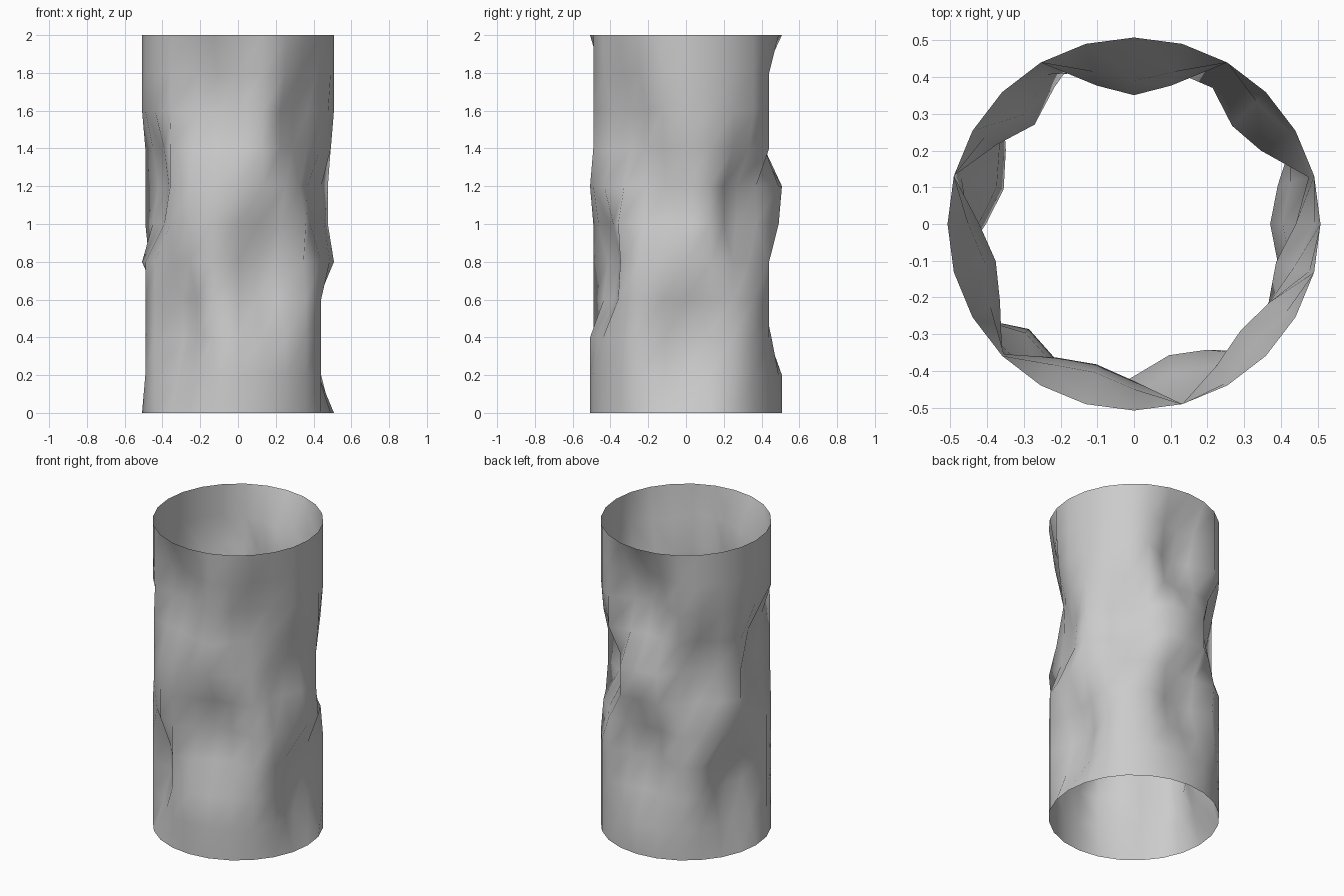
import bpy, bmesh, math

cube = bpy.data.objects.get("Cube")
if cube:
    bpy.data.objects.remove(cube, do_unlink=True)

SIDES, RINGS = 24, 10
RADIUS, HEIGHT = 0.508, 2.0

# Dents: angle in degrees, height, depth, half width in degrees, half height
DENTS = [
    (90, 1.6, 0.157, 30, 0.4),
    (92, 0.64, 0.125, 30, 0.4),
    (42, 1.1, 0.143, 30, 0.35),
    (0, 0.4, 0.137, 30, 0.4),
    (-42, 1.5, 0.105, 30, 0.4),
    (-17, 1.15, 0.11, 28, 0.36),
    (-73, 0.76, 0.14, 30, 0.4),
    (-106, 1.63, 0.113, 30, 0.38),
    (-130, 0.45, 0.112, 20, 0.4),
    (-165, 1.2, 0.118, 29, 0.4),
    (165, 0.45, 0.143, 30, 0.38),
    (135, 1.2, 0.125, 24, 0.36),
]


def dented_radius(angle, z):
    """Tube radius after the deepest dent at this point."""
    push = 0
    for a, h, depth, wide, tall in DENTS:
        turn = (angle - a + 180) % 360 - 180
        d2 = (turn / wide) ** 2 + ((z - h) / tall) ** 2
        push = max(push, depth * (1 - d2))
    return RADIUS - push


# Open tube wall, with clean circular rims
bm = bmesh.new()
rings = []
for j in range(RINGS + 1):
    z = HEIGHT * j / RINGS
    ring = []
    for i in range(SIDES):
        angle = 360 * i / SIDES
        r = RADIUS if j in (0, RINGS) else dented_radius(angle, z)
        t = math.radians(angle)
        ring.append(bm.verts.new((r * math.cos(t), r * math.sin(t), z)))
    rings.append(ring)
for low, high in zip(rings, rings[1:]):
    for i in range(SIDES):
        k = (i + 1) % SIDES
        bm.faces.new((low[i], low[k], high[k], high[i]))
for face in bm.faces:
    face.smooth = True

mesh = bpy.data.meshes.new("dented_tube")
bm.to_mesh(mesh)
bm.free()
tube = bpy.data.objects.new("dented_tube", mesh)
bpy.context.collection.objects.link(tube)

# Plain grey surface
grey = bpy.data.materials.new("plain_grey")
grey.use_nodes = True
colour = (0.6, 0.6, 0.6, 1)
grey.diffuse_color = colour
grey.node_tree.nodes["Principled BSDF"].inputs["Base Color"].default_value = colour
mesh.materials.append(grey)
